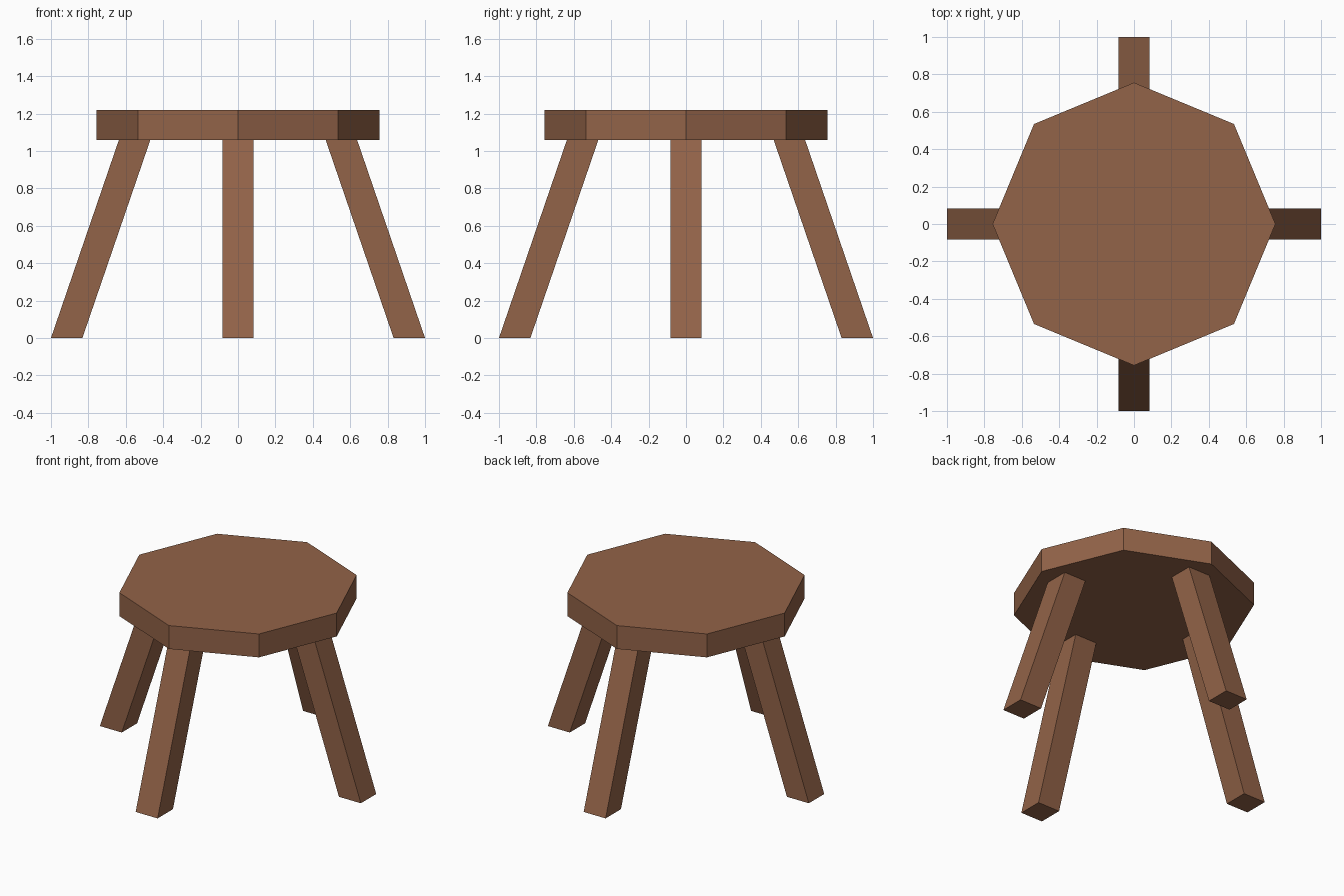
import bpy, bmesh, math
from mathutils import Matrix

if "Cube" in bpy.data.objects:
    bpy.data.objects.remove(bpy.data.objects["Cube"])

wood = bpy.data.materials.new("brown wood")
wood.diffuse_color = (0.29, 0.125, 0.065, 1)
wood.use_nodes = True
wood.node_tree.nodes["Principled BSDF"].inputs["Base Color"].default_value = wood.diffuse_color


def add_object(name, bm):
    bmesh.ops.recalc_face_normals(bm, faces=bm.faces)
    mesh = bpy.data.meshes.new(name)
    bm.to_mesh(mesh)
    bm.free()
    mesh.materials.append(wood)
    obj = bpy.data.objects.new(name, mesh)
    bpy.context.collection.objects.link(obj)
    return obj


# Octagonal seat with corners on the x and y axes
SEAT_BOTTOM, SEAT_TOP, SEAT_RADIUS = 1.058, 1.22, 0.756
bm = bmesh.new()
bmesh.ops.create_cone(bm, cap_ends=True, segments=8,
                      radius1=SEAT_RADIUS, radius2=SEAT_RADIUS,
                      depth=SEAT_TOP - SEAT_BOTTOM,
                      matrix=Matrix.Translation((0, 0, (SEAT_BOTTOM + SEAT_TOP) / 2)))
add_object("seat", bm)

# Splayed square legs: level feet, leaning inwards and ending just inside the seat
LEG_WIDTH, LEG_TOP = 0.168, 1.07
FOOT_OFFSET, TOP_OFFSET = 0.916, 0.549


def add_leg(name, angle):
    bm = bmesh.new()
    bmesh.ops.create_cube(bm, size=1)
    for v in bm.verts:
        offset = TOP_OFFSET if v.co.z > 0 else FOOT_OFFSET
        v.co = (v.co.x * LEG_WIDTH + offset, v.co.y * LEG_WIDTH,
                LEG_TOP if v.co.z > 0 else 0)
    bm.transform(Matrix.Rotation(angle, 4, 'Z'))
    add_object(name, bm)


for i, side in enumerate(("right", "back", "left", "front")):
    add_leg(side + "_leg", i * math.pi / 2)
